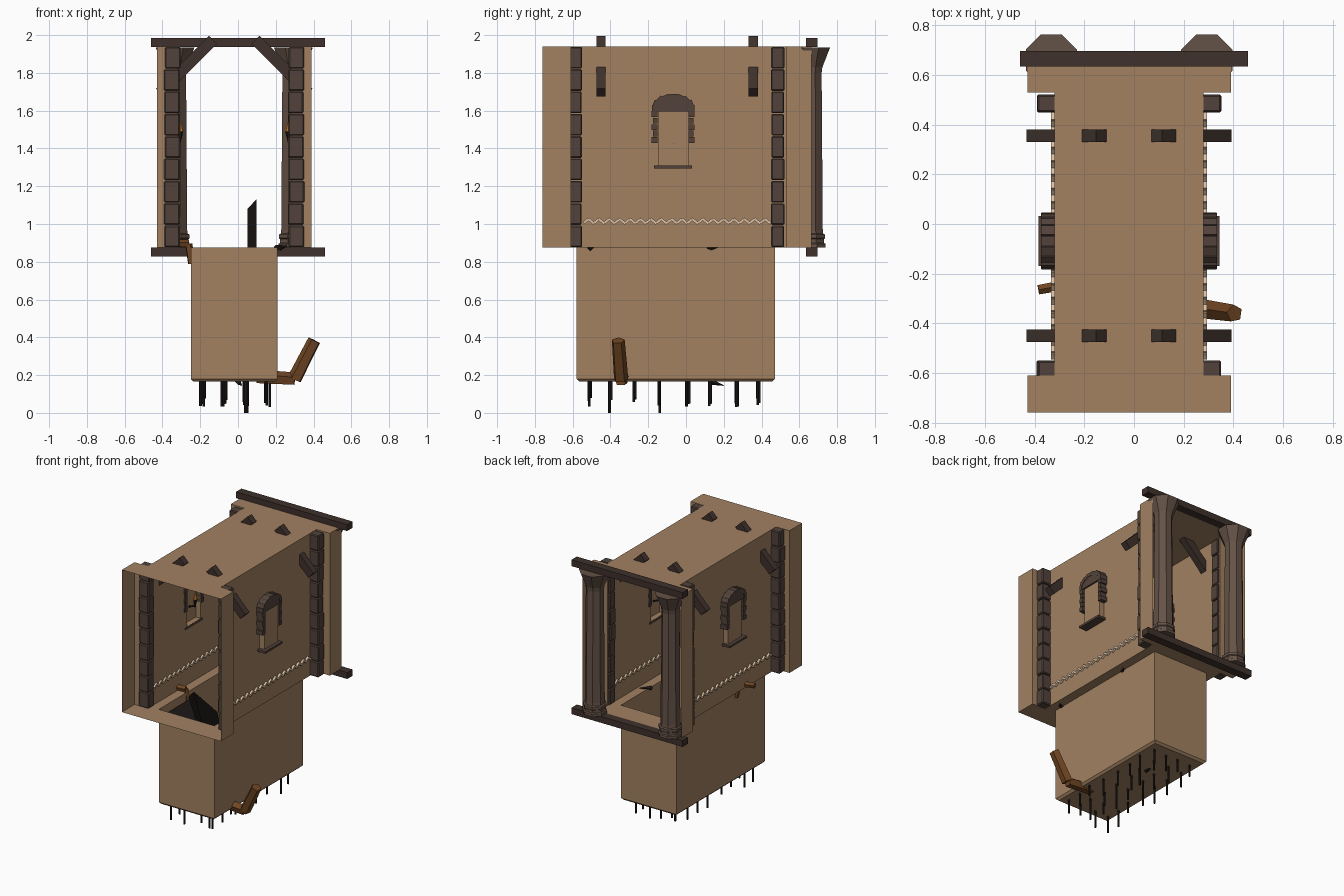
import bpy, bmesh, math, random
from mathutils import Vector, Matrix

if "Cube" in bpy.data.objects:
    bpy.data.objects.remove(bpy.data.objects["Cube"])
random.seed(4)
CX = -0.02  # mirror plane of the corridor


def mat(name, c):
    m = bpy.data.materials.new(name)
    m.diffuse_color = (*c, 1)
    m.use_nodes = True
    m.node_tree.nodes["Principled BSDF"].inputs["Base Color"].default_value = m.diffuse_color
    return m


TAN = mat("plaster", (.36, .22, .12))
STONE = mat("stone", (.085, .055, .043))
COL = mat("column_stone", (.13, .085, .063))
BEAM = mat("dark_wood", (.05, .031, .025))
WOOD = mat("broken_wood", (.16, .06, .016))
IRON = mat("iron", (.013, .010, .009))
BONE = mat("pale_trim", (.72, .53, .37))
FLAME = mat("flame", (.75, .25, .02))


def finish(name, bm, m):
    bmesh.ops.recalc_face_normals(bm, faces=bm.faces[:])
    me = bpy.data.meshes.new(name)
    bm.to_mesh(me)
    bm.free()
    me.materials.append(m)
    o = bpy.data.objects.new(name, me)
    bpy.context.collection.objects.link(o)
    return o


def quad(bm, *pts):
    bm.faces.new([bm.verts.new(p) for p in pts])


def add_box(bm, lo, hi, rot=None):
    lo, hi = Vector(lo), Vector(hi)
    M = Matrix.Translation((lo + hi) / 2)
    if rot:
        M = M @ rot
    bmesh.ops.create_cube(bm, size=1, matrix=M @ Matrix.Diagonal((*(hi - lo), 1)))


def add_bar(bm, a, b, r1, r2, n):
    a, b = Vector(a), Vector(b)
    q = (b - a).to_track_quat('Z', 'Y').to_matrix().to_4x4()
    bmesh.ops.create_cone(bm, cap_ends=True, segments=n, radius1=r1, radius2=r2,
                          depth=(b - a).length, matrix=Matrix.Translation((a + b) / 2) @ q)


def add_prism(bm, pts, x0, x1):
    # y,z outline extruded along x
    f = bm.faces.new([bm.verts.new((x0, y, z)) for y, z in pts])
    g = bmesh.ops.extrude_face_region(bm, geom=[f])['geom']
    bmesh.ops.translate(bm, vec=(x1 - x0, 0, 0), verts=[v for v in g if isinstance(v, bmesh.types.BMVert)])


def sx(s, d):
    return CX + s * d


Z0, Z1 = .875, 1.94
HW, HE = .30, .41           # half widths: corridor, end sections
YS = (-.76, -.61, .53, .665)
NY, NZ = (-.145, .015), (1.31, 1.6)   # niche opening

# corridor shell: roof, floor around the pit, side walls with niche holes
bm = bmesh.new()
for i, h in enumerate((HE, HW, HE)):
    a, b = YS[i], YS[i + 1]
    quad(bm, (CX - h, a, Z1), (CX + h, a, Z1), (CX + h, b, Z1), (CX - h, b, Z1))
    if i != 1:
        quad(bm, (CX - h, a, Z0), (CX + h, a, Z0), (CX + h, b, Z0), (CX - h, b, Z0))
P = (-.25, .21, -.58, .47)  # pit bounds
for x0, x1, y0, y1 in ((CX - HW, P[0], -.61, .53), (P[1], CX + HW, -.61, .53),
                       (P[0], P[1], -.61, P[2]), (P[0], P[1], P[3], .53)):
    quad(bm, (x0, y0, Z0), (x1, y0, Z0), (x1, y1, Z0), (x0, y1, Z0))
for s in (-1, 1):
    for a, b in (YS[:2], YS[2:]):
        x = sx(s, HE)
        quad(bm, (x, a, Z0), (x, b, Z0), (x, b, Z1), (x, a, Z1))
    for y in YS[1:3]:
        quad(bm, (sx(s, HW), y, Z0), (sx(s, HE), y, Z0), (sx(s, HE), y, Z1), (sx(s, HW), y, Z1))
    gy, gz, x = (YS[1], *NY, YS[2]), (Z0, *NZ, Z1), sx(s, HW)
    for i in range(3):
        for j in range(3):
            if (i, j) != (1, 1):
                quad(bm, (x, gy[i], gz[j]), (x, gy[i + 1], gz[j]), (x, gy[i + 1], gz[j + 1]), (x, gy[i], gz[j + 1]))
bmesh.ops.remove_doubles(bm, verts=bm.verts[:], dist=1e-4)
finish("corridor_shell", bm, TAN)

# pit box, open at the top, chamfered at the bottom
bm = bmesh.new()
rings = []
for z, d in ((.165, .015), (.18, 0), (Z0, 0)):
    rings.append([bm.verts.new(p) for p in ((P[0] + d, P[2] + d, z), (P[1] - d, P[2] + d, z),
                                            (P[1] - d, P[3] - d, z), (P[0] + d, P[3] - d, z))])
bm.faces.new(rings[0])
for a, b in zip(rings, rings[1:]):
    for k in range(4):
        bm.faces.new((a[k], a[(k + 1) % 4], b[(k + 1) % 4], b[k]))
finish("pit", bm, TAN)

# spikes through the pit floor
bm = bmesh.new()
for j, y in enumerate((-.51, -.40, -.27, -.14, .01, .13, .27, .38)):
    for i in range(4):
        x = -.19 + i * .115 + random.uniform(-.015, .015)
        zb = 0 if (i, j) in ((2, 1), (2, 3)) else random.uniform(.03, .09)
        x, y2 = min(x, .175), y + random.uniform(-.008, .008)
        add_bar(bm, (x, y2, zb), (x, y2, zb + .28), .007, .007, 6)
        add_bar(bm, (x, y2, zb + .28), (x, y2, zb + .36), .007, .001, 6)
finish("spikes", bm, IRON)

# corner pillars of stacked stone blocks
bm = bmesh.new()
N = 9
H = (Z1 - Z0) / N
for s in (-1, 1):
    for y0 in (-.62, .45):
        for k in range(N):
            j = random.uniform(0, .006)
            a, b = sorted((sx(s, .29 - j), sx(s, .372 - j)))
            add_box(bm, (a, y0 + j / 2, Z0 + k * H + .002), (b, y0 + .071 - j / 2, Z0 + (k + 1) * H - .002))
bmesh.ops.bevel(bm, geom=bm.edges[:], offset=.006, segments=1, affect='EDGES')
finish("corner_blocks", bm, STONE)

# diagonal roof braces
bm = bmesh.new()
for s in (-1, 1):
    for y in (-.45, .355):
        cx, cz, L = sx(s, .2525), 1.835, .396
        add_box(bm, (cx - L / 2, y - .025, cz - .03), (cx + L / 2, y + .025, cz + .03),
                Matrix.Rotation(s * math.pi / 4, 4, 'Y'))
finish("roof_braces", bm, BEAM)

# lintel and threshold at the back
bm = bmesh.new()
for z in (.828, 1.936):
    add_box(bm, (-.46, .635, z), (.46, .697, z + .048))
finish("end_beams", bm, BEAM)

# octagonal columns with ringed base and flared capital
prof = ((.875, .078), (.895, .078), (.9, .07), (.92, .07), (.925, .076), (.945, .076), (.95, .066),
        (.97, .064), (1.8, .058), (1.83, .062), (1.935, .103))
bm = bmesh.new()
for s in (-1, 1):
    prev = None
    for z, ap in prof:
        r = ap / math.cos(math.pi / 8)
        ring = [bm.verts.new((sx(s, .313) + r * math.cos((k + .5) * math.pi / 4),
                              .66 + r * math.sin((k + .5) * math.pi / 4), z)) for k in range(8)]
        if prev:
            for k in range(8):
                bm.faces.new((prev[k], prev[(k + 1) % 8], ring[(k + 1) % 8], ring[k]))
        else:
            bm.faces.new(ring)
        prev = ring
    bm.faces.new(prev)
finish("columns", bm, COL)

# zigzag trim on both walls
bm = bmesh.new()
for s in (-1, 1):
    a, b = sorted((sx(s, .288), sx(s, .315)))
    for k in range(36):
        y = -.53 + k * .0275
        ang = math.radians(-40 if k % 2 else 40)
        h = .021 if k % 2 else .015
        add_box(bm, (a, y - h, 1.008), (b, y + h, 1.022), Matrix.Rotation(ang, 4, 'X'))
finish("zigzag_trim", bm, BONE)

# window niches
nb, st, fl, br = (bmesh.new() for _ in range(4))
for s in (-1, 1):
    x0, x1, (ya, yb), (za, zb) = sx(s, HW), sx(s, .34), NY, NZ
    quad(nb, (x1, ya, za), (x1, yb, za), (x1, yb, zb), (x1, ya, zb))
    for y in NY:
        quad(nb, (x0, y, za), (x1, y, za), (x1, y, zb), (x0, y, zb))
    for z in NZ:
        quad(nb, (x0, ya, z), (x1, ya, z), (x1, yb, z), (x0, yb, z))
    lo, hi = sorted((sx(s, .292), sx(s, .352)))
    yc = -.068
    # sill, side stones, arch
    a, b = sorted((sx(s, .295), sx(s, .365)))
    add_box(st, (a, -.17, 1.293), (b, .033, 1.309))
    for k in range(5):
        z = 1.43 + k * .034
        for t in (-1, 1):
            w = .025 if k % 2 else .032
            e = sorted((yc + t * .082, yc + t * (.082 + w)))
            add_box(st, (lo, e[0], z), (hi, e[1], z + .03))
    add_prism(st, ((yc - .115, 1.595), (yc + .115, 1.595), (yc + .085, 1.635), (yc + .03, 1.68),
                   (yc - .03, 1.68), (yc - .085, 1.635)), lo, hi)
    for k in range(9):
        t = math.pi * k / 8
        add_box(st, (lo - .003, yc + .1 * math.cos(t) - .02, 1.61 + .065 * math.sin(t) - .013),
                (hi + .003, yc + .1 * math.cos(t) + .02, 1.61 + .065 * math.sin(t) + .013),
                Matrix.Rotation(t + math.pi / 2, 4, 'X'))
    # wall lamp in the niche
    add_bar(fl, (sx(s, .285), yc, 1.49), (sx(s, .285), yc, 1.54), .014, .003, 6)
    add_bar(br, (sx(s, .29), yc, 1.43), (sx(s, .285), yc, 1.49), .006, .015, 6)
    add_bar(br, (sx(s, .29), yc, 1.44), (sx(s, .338), yc, 1.42), .006, .006, 6)
finish("window_niches", nb, TAN)
finish("window_stones", st, STONE)
finish("lamp_flames", fl, FLAME)
finish("lamp_brackets", br, IRON)

# broken wood poking through the pit wall and floor
bm = bmesh.new()
for pts, r in ((((.10, -.335, .19), (.30, -.345, .178), (.405, -.36, .383)), .04),
               (((-.245, -.24, .79), (-.262, -.242, .895), (-.385, -.265, .9)), .022)):
    for a, b in zip(pts, pts[1:]):
        add_bar(bm, a, b, r, r * .9, 5)
finish("broken_wood", bm, WOOD)

# tilted trapdoor leaves
bm = bmesh.new()
add_prism(bm, ((-.66, 1.1), (-.38, .87), (-.32, .5), (-.5, .5), (-.57, .87)), .05, .097)
for v in bm.verts:
    if v.co.z > 1:
        v.co.z += .03 if v.co.x > .07 else -.02
add_box(bm, (-.27, -.565, .70), (.08, -.17, .73), Matrix.Rotation(math.radians(35), 4, 'Y'))
finish("trapdoor", bm, IRON)

# loose shards at the pit rim and pit floor
bm = bmesh.new()
for a, b in (((.2, .12, .873), (.25, .19, .885)), ((.22, -.51, .873), (.26, -.48, .883)), ((0, .13, .165), (.02, .2, .145))):
    add_bar(bm, a, b, .016, .002, 4)
finish("shards", bm, IRON)
